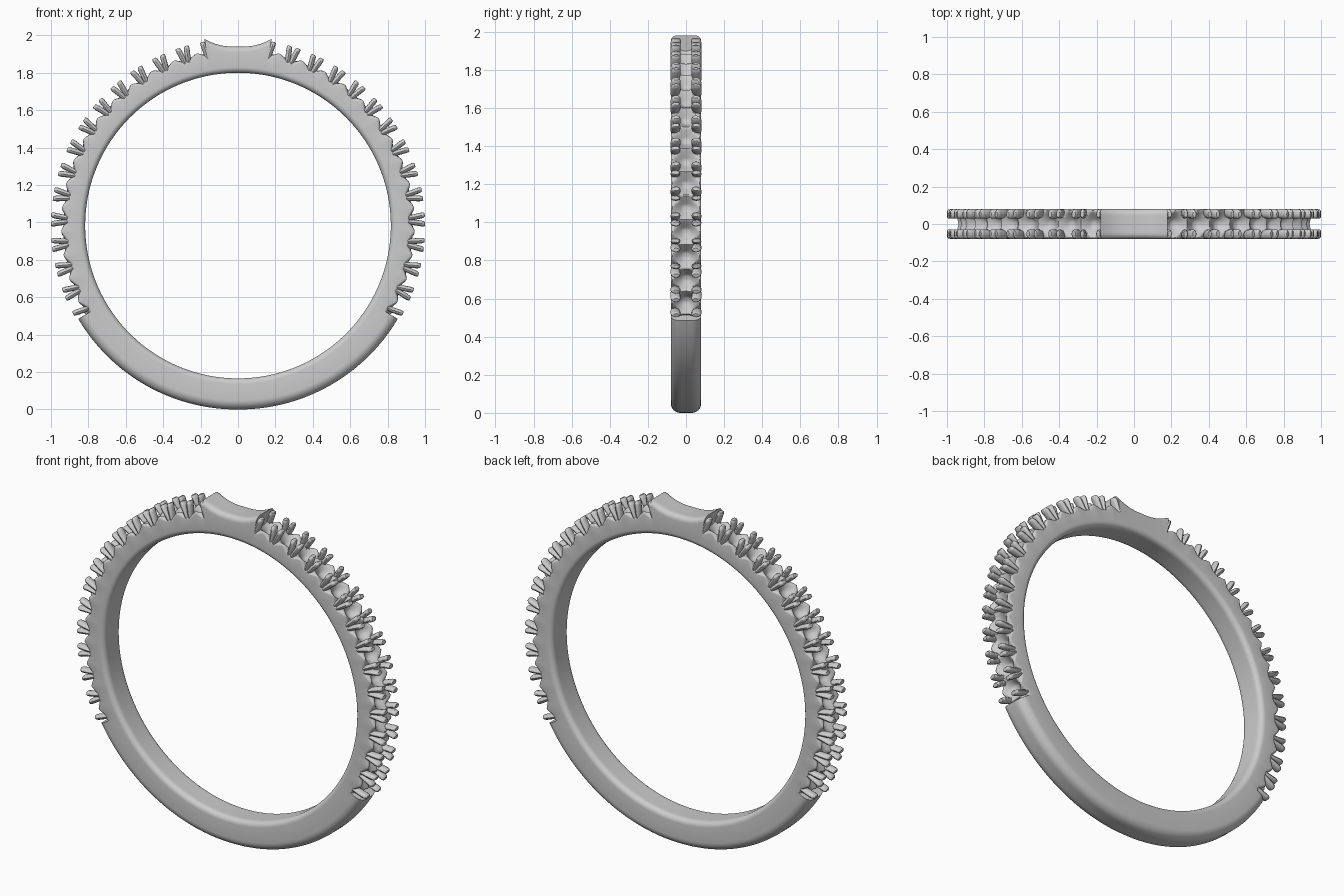
import bpy, bmesh
from math import sin, cos, pi, sqrt, radians, degrees

if "Cube" in bpy.data.objects:
    bpy.data.objects.remove(bpy.data.objects["Cube"])

CZ = 0.983            # ring centre height
R_IN = 0.817          # finger hole radius
HALF_W = 0.08         # half width of the band
STEP = 7.85           # degrees between stone seats
FIRST = 9.6           # first prong row, degrees from the top
ROWS = 14             # prong rows after the first one
PLATE_END, SHANK = 10.2, 120.3


def ring_point(r, a, y):
    """Point at radius r, angle a (degrees from the top), depth y."""
    a = radians(a)
    return (r * sin(a), y, CZ + r * cos(a))


def outer_radius(a, y):
    """Height of the outer surface and its corner rounding."""
    a, y = abs(a), abs(y)
    if a <= PLATE_END:                      # saddle shaped top plate
        x = sin(radians(a)) / sin(radians(PLATE_END))
        return (0.957 + 0.057 * x ** 2.6), 0.03
    if a >= SHANK:                          # plain shank
        return 0.983 + 0.006 * (180 - a) / 60, 0.05
    # cone shaped stone seats between the prong rows
    phase = ((a - FIRST) / STEP) % 1.0
    t = abs(phase - 0.5) * 0.13
    cup = 0.897 + max(0.0, sqrt(t * t + y * y) - 0.018) * 0.95
    edge = 0.952 - 0.03 * min(1, t / 0.045)
    k = min(1, max(0, (y - 0.03) / 0.02))
    return min(cup, 0.957 * (1 - k) + edge * k), 0.018


def rounded(y, c):
    """Drop of a rounded corner of radius c at depth y."""
    d = max(0.0, abs(y) - (HALF_W - c))
    return c - sqrt(max(0.0, c * c - d * d))


def make_object(name, bm, angle):
    bmesh.ops.recalc_face_normals(bm, faces=bm.faces)
    me = bpy.data.meshes.new(name)
    bm.to_mesh(me)
    bm.free()
    ob = bpy.data.objects.new(name, me)
    bpy.context.collection.objects.link(ob)
    bpy.context.view_layer.objects.active = ob
    ob.select_set(True)
    bpy.ops.object.shade_smooth_by_angle(angle=radians(angle))
    ob.select_set(False)
    return ob


def loft(bm, rings, closed):
    """Skin between rings of points; close into a loop or cap the ends."""
    vs = [[bm.verts.new(p) for p in ring] for ring in rings]
    n = len(vs[0])
    for i in range(len(vs) if closed else len(vs) - 1):
        A, B = vs[i], vs[(i + 1) % len(vs)]
        for j in range(n):
            bm.faces.new((A[j], A[(j + 1) % n], B[(j + 1) % n], B[j]))
    if not closed:
        bm.faces.new(vs[0])
        bm.faces.new(vs[-1])


# Band: top plate, seats and shank in one swept surface
half = [0.5 * i for i in range(1, 360)]
half += [PLATE_END, PLATE_END + 0.05, SHANK - 0.05, SHANK]
half.sort()
angles = [0.0] + half + [180.0] + [-a for a in reversed(half)]
ys = [HALF_W * sin(pi / 2 * i / 10) for i in range(-10, 11)]
rings = []
for a in angles:
    prof = []
    for y in ys:
        h, c = outer_radius(a, y)
        prof.append(ring_point(h - rounded(y, c), a, y))
    for y in reversed(ys):
        prof.append(ring_point(R_IN + rounded(y, 0.03), a, y))
    rings.append(prof)
bm = bmesh.new()
loft(bm, rings, True)
make_object("band", bm, 40)

# Prongs: (radius, spread from row centre, tangential size, depth size, depth centre)
SECTIONS = [(0.895, 0.009, 0.008, 0.014, 0.064),
            (0.915, 0.011, 0.013, 0.020, 0.060),
            (0.945, 0.015, 0.015, 0.025, 0.0555),
            (0.980, 0.021, 0.0155, 0.026, 0.0545),
            (0.994, 0.0235, 0.014, 0.023, 0.053),
            (1.000, 0.0245, 0.010, 0.017, 0.052)]


def prong(bm, row_angle, lean, side, mirror):
    rings = []
    for r, spread, st, sy, yc in SECTIONS:
        ring = []
        for i in range(12):
            f = 2 * pi * i / 12
            t = lean * spread + st * cos(f)
            y = side * (yc + sy * sin(f))
            ring.append(ring_point(r, mirror * (row_angle + degrees(t / r)), y))
        rings.append(ring)
    loft(bm, rings, False)


for mirror, name in ((1, "right_prongs"), (-1, "left_prongs")):
    bm = bmesh.new()
    for row in range(ROWS + 1):
        for lean in (-1, 1):
            # end rows keep only the prong that faces a stone
            if (row == 0 and lean < 0) or (row == ROWS and lean > 0):
                continue
            for side in (-1, 1):
                prong(bm, FIRST + STEP * row, lean, side, mirror)
    make_object(name, bm, 45)
